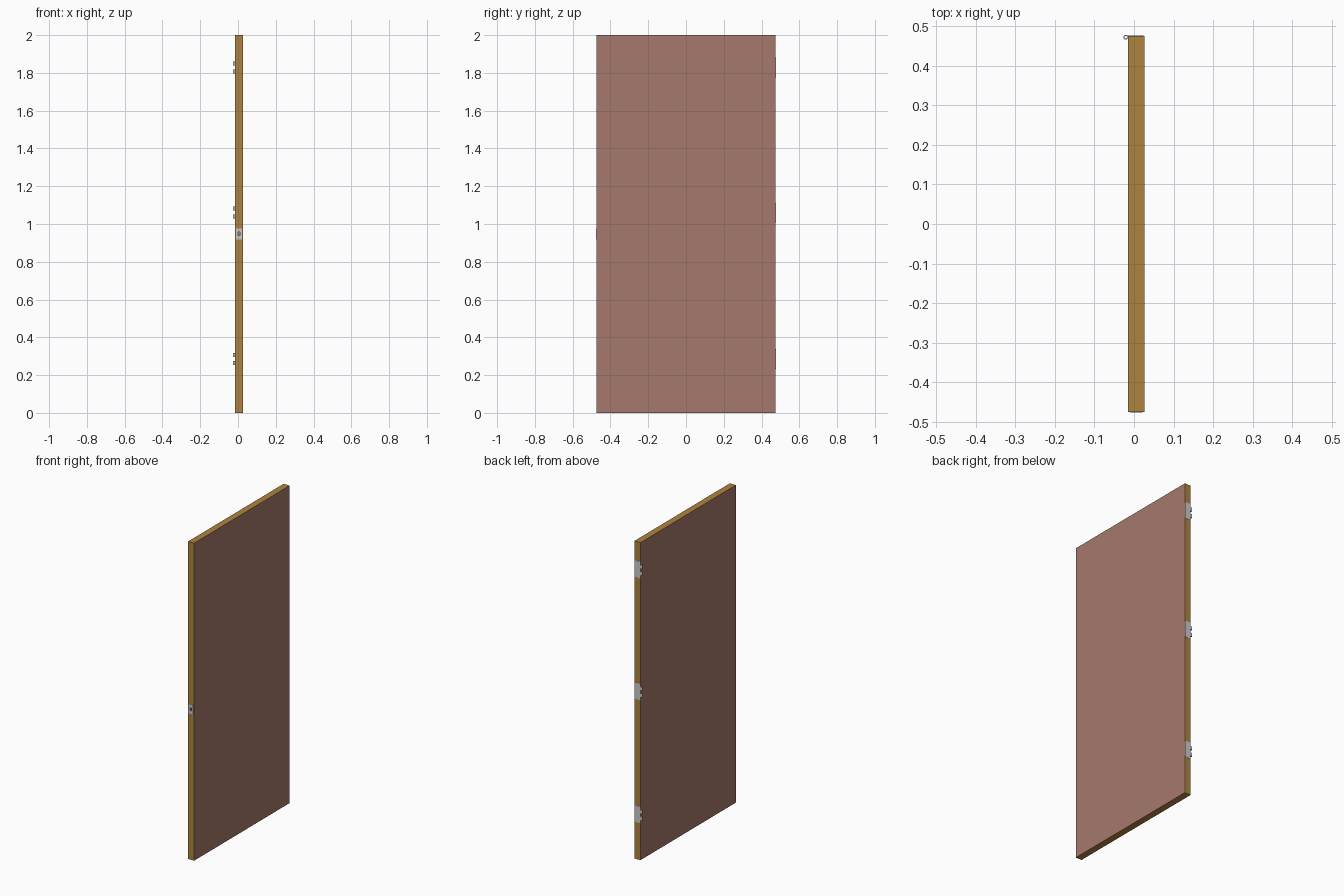
import bpy, bmesh, math

if "Cube" in bpy.data.objects:
    bpy.data.objects.remove(bpy.data.objects["Cube"])


def material(name, rgb):
    m = bpy.data.materials.new(name)
    m.diffuse_color = (*rgb, 1)
    m.use_nodes = True
    m.node_tree.nodes["Principled BSDF"].inputs["Base Color"].default_value = m.diffuse_color
    return m


def box(name, x, y, z):
    """Box from (min, max) ranges."""
    bpy.ops.mesh.primitive_cube_add(
        size=1, location=[(a + b) / 2 for a, b in (x, y, z)])
    o = bpy.context.object
    o.name = name
    o.scale = [b - a for a, b in (x, y, z)]
    bpy.ops.object.transform_apply(location=False, rotation=False, scale=True)
    return o


def plate(name, points, y0, y1):
    """Flat plate: XZ outline extruded from y0 to y1."""
    bm = bmesh.new()
    face = bm.faces.new([bm.verts.new((x, y0, z)) for x, z in points])
    new = bmesh.ops.extrude_face_region(bm, geom=[face])["geom"]
    for v in new:
        if isinstance(v, bmesh.types.BMVert):
            v.co.y = y1
    bmesh.ops.recalc_face_normals(bm, faces=bm.faces)
    mesh = bpy.data.meshes.new(name)
    bm.to_mesh(mesh)
    bm.free()
    o = bpy.data.objects.new(name, mesh)
    bpy.context.collection.objects.link(o)
    return o


def cut(target, cutter):
    m = target.modifiers.new("cut", "BOOLEAN")
    m.operation = "DIFFERENCE"
    m.solver = "EXACT"
    m.object = cutter
    cutter.hide_render = True
    cutter.hide_set(True)


def tube(name, x, y, z, radius, bore, height):
    """Hollow knuckle spun around a vertical axis."""
    bm = bmesh.new()
    h = height / 2
    ring = [bm.verts.new((r, 0, k)) for r, k in
            ((bore, -h), (radius, -h), (radius, h), (bore, h))]
    edges = [bm.edges.new((ring[i], ring[(i + 1) % 4])) for i in range(4)]
    bmesh.ops.spin(bm, geom=ring + edges, axis=(0, 0, 1), cent=(0, 0, 0),
                   angle=math.tau, steps=20)
    bmesh.ops.remove_doubles(bm, verts=bm.verts, dist=1e-5)
    bmesh.ops.recalc_face_normals(bm, faces=bm.faces)
    mesh = bpy.data.meshes.new(name)
    bm.to_mesh(mesh)
    bm.free()
    o = bpy.data.objects.new(name, mesh)
    o.location = (x, y, z)
    bpy.context.collection.objects.link(o)
    bpy.ops.object.select_all(action="DESELECT")
    bpy.context.view_layer.objects.active = o
    o.select_set(True)
    bpy.ops.object.shade_smooth_by_angle()
    return o


# Door slab: broad faces and golden edges
slab = box("door_slab", (-0.015, 0.027), (-0.475, 0.475), (0, 2))
slab.data.materials.append(material("door_face", (0.38, 0.19, 0.15)))
slab.data.materials.append(material("door_edge", (0.43, 0.23, 0.05)))
for p in slab.data.polygons:
    p.material_index = 0 if abs(p.normal.x) > 0.5 else 1

# Latch plate with bolt hole on the free edge
latch = box("latch_plate", (-0.01, 0.021), (-0.4762, -0.473), (0.919, 0.976))
hole = box("latch_hole_cutter", (0.0, 0.011), (-0.49, -0.44), (0.938, 0.957))
cut(slab, hole)
cut(latch, hole)

# Three hinges: rounded leaf, two tabs and two hollow knuckles each
K = 0.021
PIN_X, PIN_Y = -0.0208, 0.4715
for i, zc in enumerate((0.285, 1.06, 1.828)):
    h, r = 2.5 * K, 0.008
    arc = [(0.016 + r * math.cos(a), h - r + r * math.sin(a))
           for a in (math.pi / 2 * k / 5 for k in range(6))]
    outline = [(-0.015, -h)] + [(x, -z) for x, z in reversed(arc)] + arc + [(-0.015, h)]
    plate(f"hinge_leaf_{i}", [(x, z + zc) for x, z in outline], 0.4735, 0.4765)
    for j, s in enumerate((-1, 1)):
        z = zc + s * K
        box(f"hinge_tab_{i}_{j}", (-0.018, -0.0145), (0.4738, 0.4765),
            (z - K / 2, z + K / 2))
        tube(f"hinge_knuckle_{i}_{j}", PIN_X, PIN_Y, z, 0.0062, 0.003, K)
